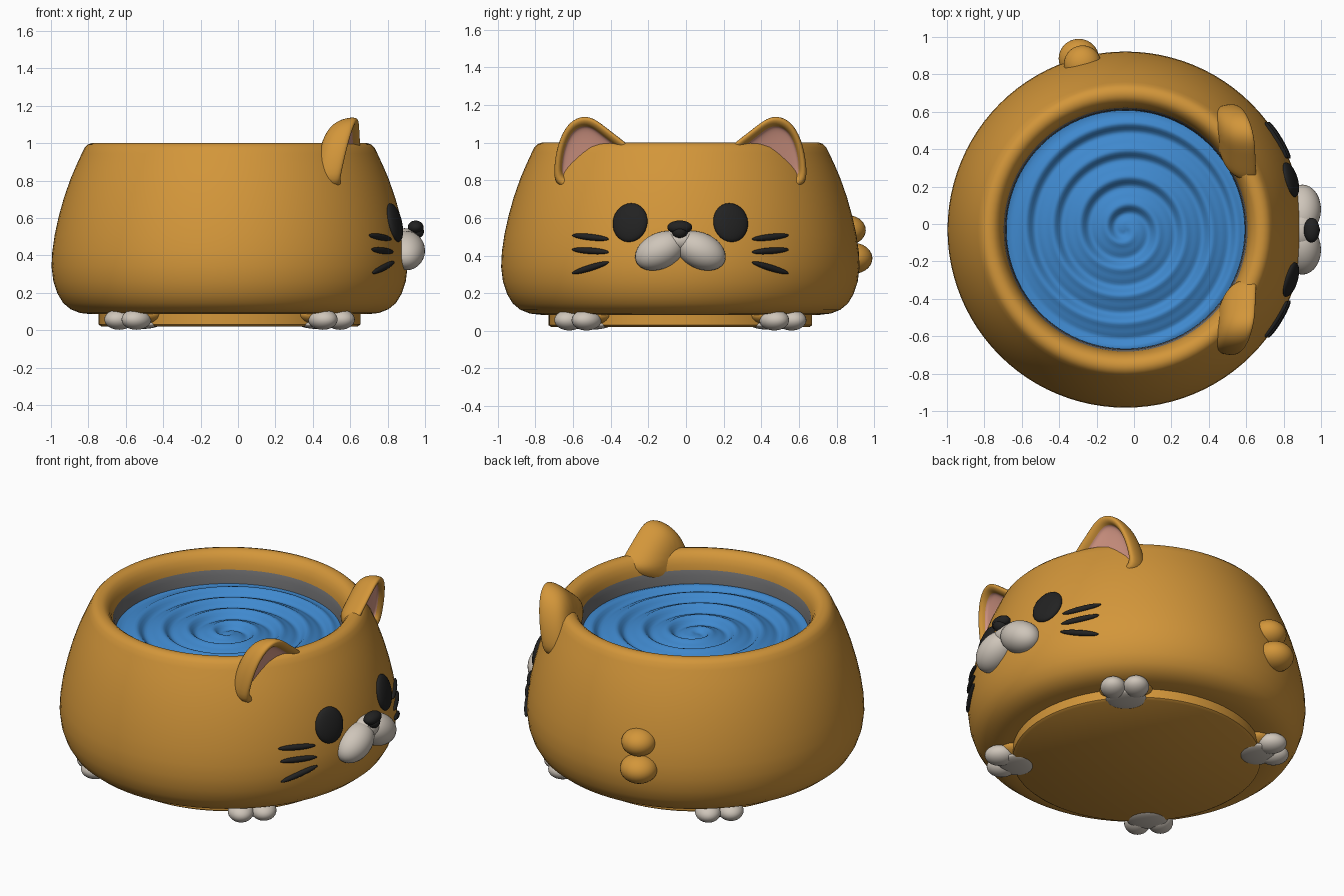
import bpy, bmesh, math
from mathutils import Vector, Matrix

if "Cube" in bpy.data.objects:
    bpy.data.objects.remove(bpy.data.objects["Cube"])

CX, CY = -0.045, -0.03          # axis of the round body


def material(name, rgb):
    m = bpy.data.materials.new(name)
    m.diffuse_color = (*rgb, 1)
    m.use_nodes = True
    m.node_tree.nodes["Principled BSDF"].inputs["Base Color"].default_value = m.diffuse_color
    return m


ORANGE = material("orange", (0.65, 0.305, 0.042))
WHITE = material("warm_white", (0.62, 0.56, 0.49))
BLACK = material("black", (0.016, 0.016, 0.016))
PINK = material("pink", (0.66, 0.31, 0.235))
BLUE = material("water_blue", (0.05, 0.25, 0.62))
GREY = material("grey", (0.16, 0.16, 0.165))


def finish(name, bm, *mats, angle=50):
    bmesh.ops.recalc_face_normals(bm, faces=bm.faces)
    me = bpy.data.meshes.new(name)
    bm.to_mesh(me)
    bm.free()
    for m in mats:
        me.materials.append(m)
    ob = bpy.data.objects.new(name, me)
    bpy.context.collection.objects.link(ob)
    bpy.ops.object.select_all(action='DESELECT')
    ob.select_set(True)
    bpy.context.view_layer.objects.active = ob
    bpy.ops.object.shade_smooth_by_angle(angle=math.radians(angle))
    return ob


def lathe(name, profile, mat, n=96):
    bm = bmesh.new()
    rings = []
    for r, z in profile:
        if r == 0:
            rings.append([bm.verts.new((CX, CY, z))] * n)
        else:
            rings.append([bm.verts.new((CX + r * math.cos(2 * math.pi * i / n),
                                        CY + r * math.sin(2 * math.pi * i / n), z)) for i in range(n)])
    for a, b in zip(rings, rings[1:]):
        for i in range(n):
            j = (i + 1) % n
            bm.faces.new(list(dict.fromkeys((a[i], a[j], b[j], b[i]))))
    return finish(name, bm, mat)


def blobs(name, mat, items):
    """Ellipsoids in one object; each item is (centre, radii, rotation matrix)."""
    bm = bmesh.new()
    for c, r, rot in items:
        bmesh.ops.create_uvsphere(bm, u_segments=28, v_segments=18, radius=1,
                                  matrix=Matrix.Translation(c) @ rot.to_4x4() @ Matrix.Diagonal((*r, 1)))
    return finish(name, bm, mat, angle=80)


NO_ROT = Matrix.Identity(3)

# Round body with a rolled rim, and its base ring
outer = [(0.74, 0.085), (0.80, 0.092), (0.85, 0.112), (0.89, 0.145), (0.92, 0.195), (0.942, 0.26),
         (0.952, 0.34), (0.948, 0.42), (0.935, 0.51), (0.913, 0.61), (0.885, 0.71), (0.85, 0.81),
         (0.82, 0.88), (0.79, 0.945), (0.775, 0.975), (0.757, 0.993), (0.735, 1.0)]
rim = [(0.71, 0.998), (0.69, 0.985), (0.672, 0.962), (0.66, 0.93), (0.65, 0.88), (0.65, 0.80)]
lathe("body", [(0.68, 0.085)] + outer + rim, ORANGE)
lathe("base", [(0, 0.02), (0.685, 0.02), (0.70, 0.03), (0.70, 0.1)], ORANGE)
lathe("bowl_liner", [(0.652, 0.90), (0.642, 0.87), (0.637, 0.78), (0.55, 0.75), (0, 0.75)], GREY)

# Water with a clockwise spiral swirl
bm = bmesh.new()
N, M, R = 96, 56, 0.638
rings = []
for k in range(1, M + 1):
    r = R * k / M
    ring = []
    for i in range(N):
        t = 2 * math.pi * i / N
        ph = 2 * math.pi * r / 0.145 + t
        fade = min(1, r / 0.08) * min(1, (R - r) / 0.06)
        z = 0.82 + 0.017 * fade * (math.sin(ph) + 0.3 * math.sin(2 * ph)) - 0.015 * max(0, 1 - r / 0.3)
        ring.append(bm.verts.new((CX + r * math.cos(t), CY + r * math.sin(t), z)))
    rings.append(ring)
centre = bm.verts.new((CX, CY, 0.805))
for i in range(N):
    j = (i + 1) % N
    bm.faces.new((centre, rings[0][i], rings[0][j]))
    for a, b in zip(rings, rings[1:]):
        bm.faces.new((a[i], b[i], b[j], a[j]))
finish("water", bm, BLUE, angle=80)


# Placement on the body's surface
def radius(z):
    for (r0, z0), (r1, z1) in zip(outer, outer[1:]):
        if z0 <= z <= z1:
            return r0 + (r1 - r0) * (z - z0) / (z1 - z0)


def on_body(v, z):
    return Vector((CX + math.sqrt(radius(z) ** 2 - v * v), CY + v, z))


def frame(p, along):
    """Rotation with local x along a direction and local z out of the body."""
    slope = (radius(p.z + 0.06) - radius(p.z - 0.06)) / 0.12
    d = Vector((p.x - CX, p.y - CY, 0)).normalized()
    n = Vector((d.x, d.y, -slope)).normalized()
    x = (along - n * along.dot(n)).normalized()
    return Matrix((x, n.cross(x), n)).transposed()


# Ears: rings swept from the domed back over the rim into a pink hollow
outline = [(0.64, 0.75), (0.645, 0.86), (0.625, 0.99), (0.575, 1.10), (0.50, 1.145), (0.43, 1.135),
           (0.35, 1.07), (0.27, 1.01), (0.20, 0.95), (0.30, 0.84), (0.45, 0.76)]
steps = [(0.45, -0.165), (0.80, -0.135), (0.95, -0.085), (1.0, -0.035), (0.98, -0.005), (0.90, 0.002),
         (0.80, -0.008), (0.75, -0.03), (0.71, -0.045), (0.35, -0.05)]


def ear(name, side):
    bm = bmesh.new()
    loops = []
    for s, d in steps:
        loop = []
        for y, z in outline:
            y, z = 0.47 + s * (y - 0.47), 0.93 + s * (z - 0.93)
            x = 0.61 - 0.2 * (y - 0.5) + 0.2 * (z - 1.0) + d
            loop.append(bm.verts.new((x, CY + side * (y - CY), z)))
        loops.append(loop)
    n = len(outline)
    for k, (a, b) in enumerate(zip(loops, loops[1:])):
        for i in range(n):
            j = (i + 1) % n
            bm.faces.new((a[i], a[j], b[j], b[i])).material_index = int(k >= 7)
    bm.faces.new(loops[0])
    bm.faces.new(loops[-1]).material_index = 1
    ob = finish(name, bm, ORANGE, PINK, angle=180)
    ob.modifiers.new("smooth", 'SUBSURF').levels = 2
    ob.modifiers["smooth"].render_levels = 2


for side, label in ((1, "right"), (-1, "left")):
    ear(label + "_ear", side)
    # Eye
    p = on_body(side * 0.267, 0.575)
    blobs(label + "_eye", BLACK, [(p, (0.106, 0.096, 0.032), frame(p, Vector((0, 0, 1))))])
    # Three whiskers
    items = []
    for zi, zo in ((0.487, 0.508), (0.418, 0.432), (0.365, 0.305)):
        a, b = on_body(side * 0.38, zi), on_body(side * 0.575, zo)
        p = on_body(side * 0.478, (zi + zo) / 2)
        items.append((p, ((b - a).length / 2, 0.017, 0.017), frame(p, b - a)))
    blobs(label + "_whiskers", BLACK, items)

# Muzzle of two drooping lobes, and nose
blobs("muzzle", WHITE, [((0.90, CY + s * 0.108, 0.425), (0.10, 0.14, 0.095),
                         Matrix.Rotation(-s * 0.45, 3, 'X')) for s in (1, -1)]
      + [((0.89, CY, 0.48), (0.085, 0.10, 0.065), NO_ROT)])
blobs("nose", BLACK, [((0.95, CY - 0.003, 0.55), (0.042, 0.066, 0.036), NO_ROT),
                      ((0.952, CY - 0.003, 0.527), (0.042, 0.042, 0.038), NO_ROT)])

# Tail of two balls
blobs("tail", ORANGE, [((-0.295, 0.885, 0.385), (0.108, 0.105, 0.083), NO_ROT),
                       ((-0.275, 0.855, 0.535), (0.10, 0.10, 0.08), NO_ROT)])

# Paws on the four diagonals: two toes, a flat pad and a stub leg
for k, label in enumerate(("front_right", "back_right", "back_left", "front_left")):
    rot = Matrix.Rotation(math.pi / 4 + k * math.pi / 2, 3, 'Z')
    at = lambda r, t, z: Vector((CX, CY, 0)) + rot @ Vector((r, t, z))
    blobs(label + "_paw", WHITE, [(at(0.77, t, 0.057), (0.085, 0.073, 0.055), rot) for t in (-0.065, 0.065)]
          + [(at(0.68, 0, 0.03), (0.10, 0.115, 0.024), rot)])
    blobs(label + "_leg", ORANGE, [(at(0.69, 0, 0.085), (0.10, 0.15, 0.06), rot)])
